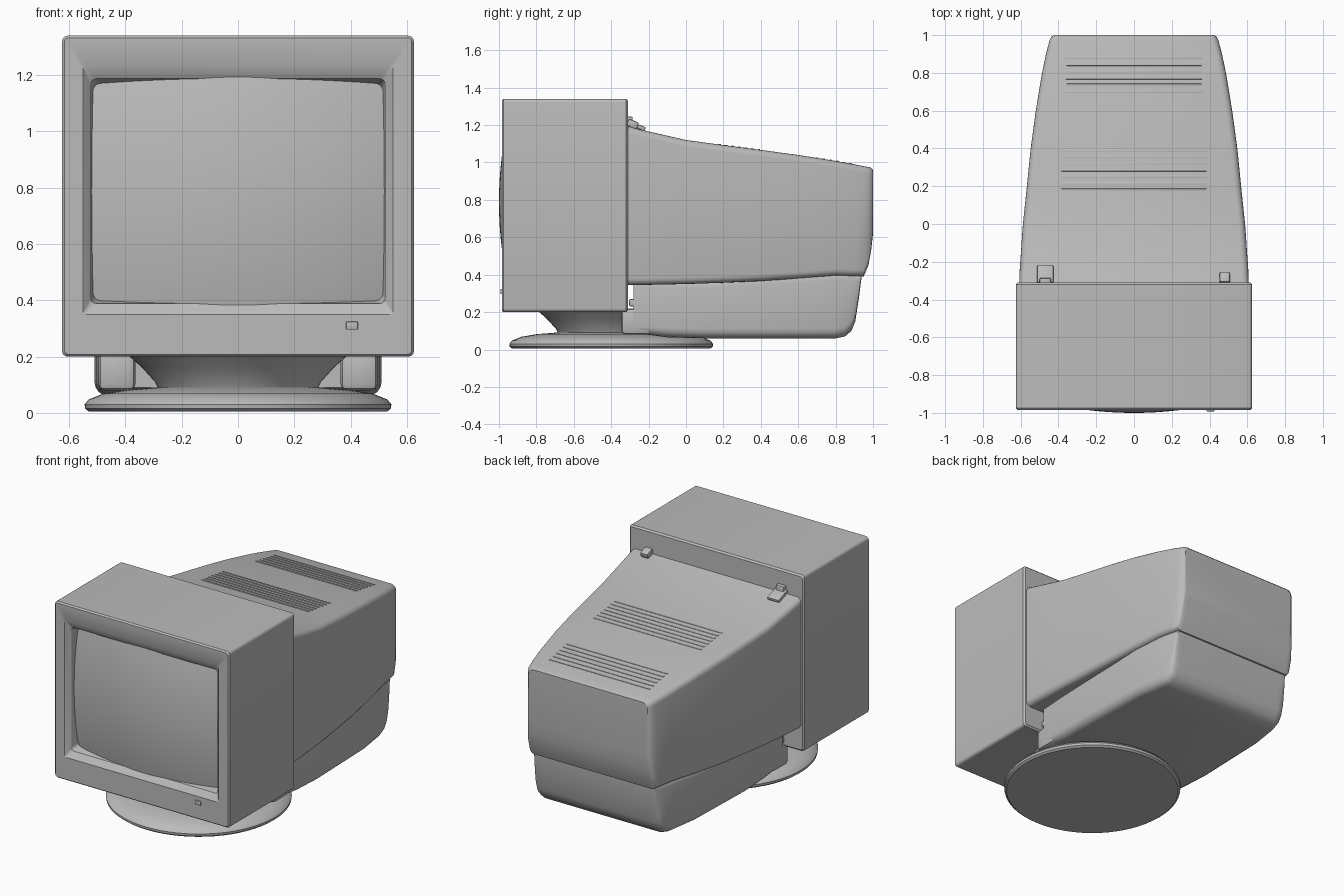
import bpy, bmesh, math

if "Cube" in bpy.data.objects:
    bpy.data.objects.remove(bpy.data.objects["Cube"], do_unlink=True)

grey = bpy.data.materials.new("plain grey")
grey.use_nodes = True
colour = (0.5, 0.5, 0.5, 1)
grey.diffuse_color = colour
grey.node_tree.nodes["Principled BSDF"].inputs["Base Color"].default_value = colour


def finish(name, bm, angle=30):
    """Turn a bmesh into a grey object with smooth faces and sharp edges."""
    bmesh.ops.recalc_face_normals(bm, faces=bm.faces)
    mesh = bpy.data.meshes.new(name)
    bm.to_mesh(mesh)
    bm.free()
    mesh.materials.append(grey)
    obj = bpy.data.objects.new(name, mesh)
    bpy.context.collection.objects.link(obj)
    bpy.ops.object.select_all(action='DESELECT')
    obj.select_set(True)
    bpy.context.view_layer.objects.active = obj
    bpy.ops.object.shade_smooth_by_angle(angle=math.radians(angle))
    return obj


def loft(name, sections, steps=4):
    """Skin rounded rectangles given as (y, half width, bottom, top, radius)."""
    bm = bmesh.new()
    rings = []
    for y, w, low, high, r in sections:
        r = min(r, w * 0.9, (high - low) * 0.45)
        corners = [(w - r, high - r), (r - w, high - r), (r - w, low + r), (w - r, low + r)]
        ring = []
        for i, (cx, cz) in enumerate(corners):
            for s in range(steps + 1):
                a = math.pi / 2 * (i + s / steps)
                ring.append(bm.verts.new((cx + r * math.cos(a), y, cz + r * math.sin(a))))
        rings.append(ring)
    for a, b in zip(rings, rings[1:]):
        for i in range(len(a)):
            j = (i + 1) % len(a)
            bm.faces.new((a[i], a[j], b[j], b[i]))
    bm.faces.new(rings[0])
    bm.faces.new(rings[-1])
    return finish(name, bm)


def lathe(name, profile, centre_y, sides=64):
    """Spin a profile of (radius, z) round a vertical axis."""
    bm = bmesh.new()
    verts = [bm.verts.new((r, centre_y, z)) for r, z in profile]
    edges = [bm.edges.new(pair) for pair in zip(verts, verts[1:])]
    bmesh.ops.spin(bm, geom=verts + edges, cent=(0, centre_y, 0), axis=(0, 0, 1),
                   angle=math.tau, steps=sides)
    bmesh.ops.remove_doubles(bm, verts=bm.verts, dist=0.0005)
    return finish(name, bm)


def block(name, centre, size, bevel=0.0, tilt=0.0):
    """Bevelled box, tilted about x."""
    bm = bmesh.new()
    bmesh.ops.create_cube(bm, size=1)
    bmesh.ops.scale(bm, vec=size, verts=bm.verts)
    if bevel:
        bmesh.ops.bevel(bm, geom=bm.edges[:], offset=bevel, segments=2, profile=0.5,
                        affect='EDGES')
    obj = finish(name, bm)
    obj.location = centre
    obj.rotation_euler.x = tilt
    return obj


# Front housing with the funnel-shaped screen opening
loft("front_housing", [
    (-0.31, 0.615, 0.21, 1.33, 0.015),
    (-0.32, 0.625, 0.20, 1.34, 0.02),
    (-0.975, 0.625, 0.20, 1.34, 0.02),
    (-0.985, 0.617, 0.208, 1.332, 0.015),
    (-0.985, 0.55, 0.35, 1.235, 0.01),
    (-0.955, 0.523, 0.388, 1.187, 0.02),
    (-0.87, 0.51, 0.405, 1.16, 0.03)])

# Bulging glass, whose rim is buried in the funnel walls
bm = bmesh.new()
bmesh.ops.create_grid(bm, x_segments=24, y_segments=24, size=1)
for v in bm.verts:
    x, z = v.co.x * 0.55, v.co.y * 0.41
    v.co = (x, -1.0 + 0.25 * (x * x + z * z), 0.787 + z)
screen = finish("screen", bm)
if screen.data.polygons[0].normal.y > 0:
    screen.data.flip_normals()

block("power_button", (0.405, -0.985, 0.31), (0.042, 0.014, 0.028), 0.003)

# Tapered rear casing
casing = [
    (-0.33, 0.608, 0.345, 1.20),
    (-0.24, 0.605, 0.345, 1.175),
    (0.0, 0.588, 0.35, 1.12),
    (0.2, 0.567, 0.357, 1.093),
    (0.4, 0.547, 0.366, 1.067),
    (0.6, 0.52, 0.38, 1.04),
    (0.8, 0.487, 0.395, 1.008),
    (0.9, 0.466, 0.392, 0.99),
    (0.95, 0.453, 0.39, 0.98),
    (0.975, 0.446, 0.45, 0.976),
    (0.99, 0.438, 0.53, 0.972),
    (1.0, 0.425, 0.62, 0.962)]
loft("rear_casing", [s + (0.035,) for s in casing])

# Lower electronics tray
loft("lower_tray", [
    (-0.28, 0.495, 0.09, 0.37, 0.03),
    (-0.1, 0.505, 0.065, 0.38, 0.05),
    (0.1, 0.51, 0.06, 0.38, 0.05),
    (0.6, 0.495, 0.06, 0.41, 0.05),
    (0.8, 0.465, 0.06, 0.42, 0.05),
    (0.85, 0.455, 0.07, 0.42, 0.05),
    (0.885, 0.447, 0.10, 0.42, 0.05),
    (0.905, 0.442, 0.15, 0.42, 0.05),
    (0.925, 0.437, 0.28, 0.42, 0.05),
    (0.938, 0.43, 0.38, 0.42, 0.02)])

# Swivel stand
lathe("stand_base", [(0, 0.005), (0.53, 0.005), (0.543, 0.015), (0.545, 0.03),
                     (0.53, 0.048), (0.48, 0.068), (0.40, 0.082), (0.30, 0.09), (0, 0.09)], -0.4)
lathe("stand_neck", [(0, 0.08), (0.28, 0.08), (0.295, 0.11), (0.34, 0.16),
                     (0.39, 0.205), (0.39, 0.22), (0, 0.22)], -0.4)

# Tray hinge supports on both sides
for side, label in ((1, "left"), (-1, "right")):
    block(label + "_hinge_support", (side * 0.43, -0.265, 0.15), (0.13, 0.16, 0.14), 0.02)
    block(label + "_hinge_peg", (side * 0.46, -0.285, 0.25), (0.06, 0.04, 0.04), 0.008)

# Clips on the top seam
block("right_clip", (-0.47, -0.265, 1.195), (0.085, 0.1, 0.022), 0.006, -0.35)
block("right_clip_root", (-0.47, -0.305, 1.215), (0.06, 0.04, 0.06), 0.008)
block("left_clip", (0.48, -0.285, 1.205), (0.055, 0.06, 0.04), 0.01, -0.4)


def top_height(y):
    """Height of the casing's upper surface at y."""
    for a, b in zip(casing, casing[1:]):
        if a[0] <= y <= b[0]:
            return a[3] + (b[3] - a[3]) * (y - a[0]) / (b[0] - a[0])


# Shallow vent ribs in two groups
for label, start, end, half, count in (("middle", 0.18, 0.39, 0.385, 7),
                                       ("rear", 0.70, 0.88, 0.36, 6)):
    for i in range(count):
        y = start + (end - start) * i / (count - 1)
        block(f"{label}_vent_rib_{i + 1}", (0, y, top_height(y) - 0.001),
              (2 * half, 0.013, 0.008), 0.002, -0.14)
